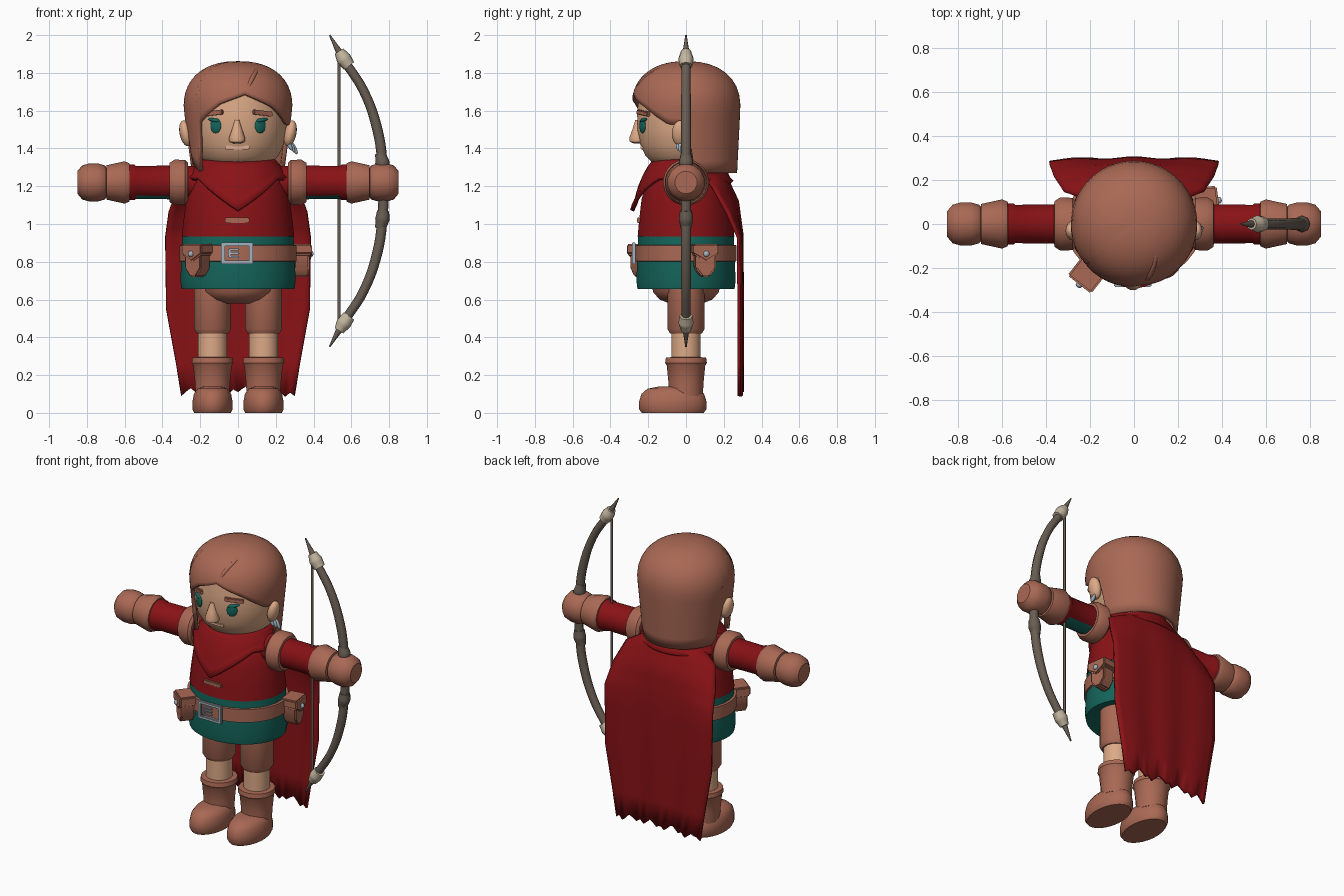
import bpy, bmesh
from math import sin, cos, pi, radians, sqrt
from mathutils import Matrix, Vector

if "Cube" in bpy.data.objects:
    bpy.data.objects.remove(bpy.data.objects["Cube"], do_unlink=True)


def material(name, r, g, b):
    m = bpy.data.materials.new(name)
    m.use_nodes = True
    m.diffuse_color = (r, g, b, 1)
    m.node_tree.nodes["Principled BSDF"].inputs["Base Color"].default_value = (r, g, b, 1)
    return m


BROWN = material("brown leather", .40, .14, .09)
RED = material("red cloth", .25, .006, .008)
TEAL = material("teal cloth", .007, .13, .105)
SKIN = material("skin", .72, .40, .24)
LIP = material("lip", .74, .44, .30)
WOOD = material("grey wood", .14, .11, .085)
CREAM = material("cream binding", .55, .47, .35)
STEEL = material("steel", .37, .45, .52)
made = []


def finish(name, bm, mat, matrix=None):
    bmesh.ops.remove_doubles(bm, verts=bm.verts, dist=1e-5)
    if matrix:
        bm.transform(matrix)
    bmesh.ops.recalc_face_normals(bm, faces=bm.faces)
    me = bpy.data.meshes.new(name)
    bm.to_mesh(me)
    bm.free()
    ob = bpy.data.objects.new(name, me)
    bpy.context.collection.objects.link(ob)
    me.materials.append(mat)
    made.append(ob)
    return ob


def grid(name, mat, nu, nv, point, wrap=False, cap=False, thick=0):
    """Surface of nu columns and nv rows given by point(i, j)."""
    bm = bmesh.new()
    v = [[bm.verts.new(point(i, j)) for i in range(nu)] for j in range(nv)]
    for j in range(nv - 1):
        for i in range(nu if wrap else nu - 1):
            k = (i + 1) % nu
            bm.faces.new((v[j][i], v[j][k], v[j + 1][k], v[j + 1][i]))
    if cap:
        bm.faces.new(v[0])
        bm.faces.new(v[-1])
    ob = finish(name, bm, mat)
    if thick:
        mod = ob.modifiers.new("thickness", "SOLIDIFY")
        mod.thickness, mod.offset = thick, 0
    return ob


def lathe(name, mat, profile, loc=(0, 0, 0), sx=1, sy=1, along_x=0, segs=24):
    """Turn (radius, position) pairs round z, or round x towards the given side."""
    def point(i, j):
        r, t = profile[j]
        a = 2 * pi * (i + .5) / segs
        p = (along_x * t, r * cos(a), r * sin(a)) if along_x else (r * cos(a) * sx, r * sin(a) * sy, t)
        return Vector(p) + Vector(loc)
    return grid(name, mat, segs, len(profile), point, True, True)


def place(loc, turn=0, tilt=0):
    return Matrix.Translation(loc) @ Matrix.Rotation(radians(turn), 4, "Z") @ Matrix.Rotation(radians(tilt), 4, "Y")


def blob(name, mat, size, loc, turn=0, tilt=0):
    bm = bmesh.new()
    bmesh.ops.create_uvsphere(bm, u_segments=16, v_segments=10, radius=1)
    return finish(name, bm, mat, place(loc, turn, tilt) @ Matrix.Diagonal((*size, 1)))


def box(name, mat, size, loc, turn=0, tilt=0, bevel=.004):
    bm = bmesh.new()
    bmesh.ops.create_cube(bm, size=1)
    bm.transform(Matrix.Diagonal((*size, 1)))
    bmesh.ops.bevel(bm, geom=bm.edges[:], offset=bevel, segments=2, affect="EDGES")
    return finish(name, bm, mat, place(loc, turn, tilt))


def prism(name, mat, outline, depth, loc, turn):
    bm = bmesh.new()
    f = bm.faces.new([bm.verts.new((x, depth / 2, z)) for x, z in outline])
    ext = bmesh.ops.extrude_face_region(bm, geom=[f])["geom"]
    front = [g for g in ext if isinstance(g, bmesh.types.BMVert)]
    bmesh.ops.translate(bm, verts=front, vec=(0, -depth, 0))
    bmesh.ops.bevel(bm, geom=bm.edges[:], offset=.008, segments=2, affect="EDGES")
    return finish(name, bm, mat, place(loc, turn))


def tube(name, mat, points, radii):
    cu = bpy.data.curves.new(name, "CURVE")
    cu.dimensions, cu.bevel_depth, cu.bevel_resolution = "3D", 1, 2
    cu.use_fill_caps, cu.resolution_u = True, 5
    sp = cu.splines.new("BEZIER")
    sp.bezier_points.add(len(points) - 1)
    for b, p, r in zip(sp.bezier_points, points, radii):
        b.co, b.radius = p, r
        b.handle_left_type = b.handle_right_type = "AUTO"
    ob = bpy.data.objects.new(name, cu)
    bpy.context.collection.objects.link(ob)
    cu.materials.append(mat)
    return ob


def lerp(table, x):
    for (a, p), (b, q) in zip(table, table[1:]):
        if x <= b:
            return p + (q - p) * (x - a) / (b - a)
    return table[-1][1]


# Body, skirt and belt
lathe("shorts", BROWN, [(.10, .58), (.16, .60), (.20, .64), (.21, .70)], sy=.88)
lathe("skirt", TEAL, [(.22, .675), (.30, .655), (.307, .70), (.302, .80), (.295, .94)], sy=.86, segs=32)
lathe("tunic", RED, [(.299, .935), (.29, 1.02), (.275, 1.13), (.25, 1.21), (.20, 1.28), (.14, 1.33)], sy=.86, segs=32)
lathe("belt", BROWN, [(.29, .80), (.312, .803), (.312, .887), (.29, .89)], sy=.86, segs=32)
box("chest_tab", BROWN, (.13, .016, .028), (-.005, -.252, 1.02))
for s in (-1, 1):
    box("buckle_side", STEEL, (.022, .02, .115), (-.005 + s * .074, -.277, .845))
    box("buckle_bar", STEEL, (.165, .02, .02), (-.005, -.277, .845 + s * .048))
for z in (.825, .845, .865):
    box("buckle_prong", STEEL, (.055, .014, .011), (-.02, -.275, z))
box("buckle_post", STEEL, (.014, .014, .05), (-.045, -.275, .845))

# Pouches hung on the belt
for label, x, y, turn in (("front", -.215, -.232, -38), ("side", .33, .10, 98)):
    prism(label + "_pouch", BROWN, [(-.055, .86), (.055, .86), (.055, .765), (.02, .72), (-.02, .72), (-.055, .765)],
          .085, (x, y, 0), turn)
    prism(label + "_pouch_flap", BROWN, [(-.068, .895), (.068, .895), (.068, .84), (0, .80), (-.068, .84)],
          .11, (x, y, 0), turn)
    a = radians(turn)
    blob(label + "_pouch_stud", STEEL, (.016, .012, .016), (x + sin(a) * .058, y - cos(a) * .058, .842), turn)

# Legs, boots and arms
for s, side in ((1, "left"), (-1, "right")):
    at = (s * .135, 0, 0)
    lathe(side + "_trouser_leg", BROWN, [(.085, .42), (.10, .445), (.098, .68)], at, segs=20)
    lathe(side + "_shin", SKIN, [(.078, .25), (.078, .44)], at, segs=20)
    lathe(side + "_boot_shaft", BROWN, [(.09, .09), (.094, .16), (.103, .25), (.112, .265), (.108, .292), (.08, .295)],
          at, segs=20)
    lathe(side + "_boot_foot", BROWN, [(.92, 0), (1, .02), (1, .06), (.93, .10), (.75, .128), (.4, .14)],
          (s * .135, -.07, 0), sx=.107, sy=.18)
    arm = (0, 0, 1.22)
    sleeve = lathe(side + "_sleeve", RED, [(.088, .22), (.09, .35), (.088, .54), (.095, .55), (.095, .60)],
                   arm, along_x=s)
    sleeve.data.materials.append(TEAL)
    for f in sleeve.data.polygons:
        if f.normal.z < -.75 and abs(f.center.x) < .54:
            f.material_index = 1
    lathe(side + "_shoulder_band", BROWN, [(.105, .265), (.12, .28), (.122, .335), (.105, .362), (.08, .364)],
          arm, along_x=s)
    lathe(side + "_glove_cuff", BROWN, [(.08, .572), (.102, .575), (.113, .60), (.092, .695), (.07, .70)],
          arm, along_x=s)
    lathe(side + "_fist", BROWN, [(.07, .69), (.09, .705), (.10, .74), (.10, .79), (.09, .825), (.06, .85)],
          arm, along_x=s, segs=14)

# Head and face
FACE = [(1.29, .11), (1.32, .175), (1.36, .215), (1.42, .243), (1.50, .258), (1.60, .26), (1.72, .24)]
lathe("head", SKIN, [(r, z) for z, r in FACE], segs=32)


def on_face(x, z, out=0):
    r = lerp(FACE, z)
    return (x, -sqrt(r * r - x * x) - out, z)


lathe("nose", SKIN, [(.015, 1.425), (.042, 1.435), (.045, 1.455), (.028, 1.50), (.012, 1.55)],
      (-.005, -.257, 0), segs=12)
box("mouth", LIP, (.13, .014, .02), on_face(-.005, 1.405, -.002))
for s, side in ((1, "left"), (-1, "right")):
    blob(side + "_eye", TEAL, (.032, .01, .04), on_face(s * .118, 1.52, 0), s * 27)
    blob(side + "_lashes", TEAL, (.035, .012, .01), on_face(s * .128, 1.55, 0), s * 30, -s * 10)
    box(side + "_eyebrow", BROWN, (.115, .022, .026), on_face(s * .13, 1.587, 0), s * 30, s * 6)
    blob(side + "_ear", SKIN, (.032, .045, .07), (s * .277, -.03, 1.48), 0, s * 12)
for k in (-1, 0, 1):
    blob("earring", STEEL, (.011, .011, .034), (.285 + k * .014, -.03 + k * .012, 1.41 - k * .01), 0, -25)

# Hair: a domed shell with an uneven hairline
HAIRLINE = [(-180, 1.27), (-100, 1.27), (-92, 1.52), (-80, 1.52), (-72, 1.32), (-56, 1.28), (-48, 1.54),
            (-20, 1.635), (8, 1.685), (40, 1.62), (70, 1.53), (92, 1.52), (100, 1.27), (180, 1.27)]


def hair_point(deg, z, out=0):
    up = max(0, z - 1.62) / .23
    down = max(0, 1.62 - z)
    r = .276 * max(0, 1 - up ** 2.3) ** (1 / 2.3) - down * .05 + out
    a = radians(deg)
    return (r * sin(a) * (1 - down * .25), -r * cos(a), z)


def hair(i, j):
    deg = -180 + i * 4
    low = lerp(HAIRLINE, deg)
    return hair_point(deg, low + (1.85 - low) * sin(j / 14 * pi / 2))


grid("hair", BROWN, 90, 15, hair, wrap=True, thick=.024)
tube("hair_parting", BROWN, [hair_point(d, z, .006) for d, z in ((8, 1.69), (17, 1.76), (32, 1.81), (62, 1.838))],
     (.006, .014, .012, .002))

# Cowl with a pointed front
COWL = [(1.06, .315), (1.13, .298), (1.20, .275), (1.28, .235), (1.34, .185)]


def cowl(i, j):
    a = 2 * pi * i / 48
    low = 1.07 + min(.17, .75 * abs(sin(a)) * .29) if cos(a) > 0 else 1.22
    z = low + (1.335 - low) * j / 6
    r = lerp(COWL, z) + (.012 if j == 0 else 0)
    return (r * sin(a), -r * cos(a) * .88, z)


grid("cowl", RED, 48, 7, cowl, wrap=True, thick=.022)

# Cape: (y, z) down the middle and down the edge, with its half width
MIDDLE = [(.12, 1.33), (.21, 1.25), (.27, 1.12), (.292, .95), (.295, .55), (.292, .13)]
EDGE = [(.11, 1.23), (.15, 1.18), (.22, 1.06), (.28, .93), (.285, .55), (.285, .11)]
WIDTH = [.22, .32, .365, .385, .38, .30]


def cape(i, j):
    u = (i - 12) / 12
    t, k = min(j / 3, 5), min(j // 3, 4)
    f, w = t - k, u * u
    (my, mz), (ey, ez) = [Vector(c[k]).lerp(Vector(c[k + 1]), f) for c in (MIDDLE, EDGE)]
    width = WIDTH[k] + (WIDTH[k + 1] - WIDTH[k]) * f
    fold = .006 * cos(u * 9) * t / 5
    ragged = (0, .02, .035, .012, -.01, .015)[i % 6] if j == 15 else 0
    return (u * width, my + (ey - my) * w + fold, mz + (ez - mz) * w + ragged - (.02 if j == 15 else 0))


grid("cape", RED, 25, 16, cape, thick=.016)

# Bow held in the left hand, mirrored about its middle height
MID = 1.175
half = [(.485, .825, .004), (.56, .695, .024), (.665, .53, .025), (.738, .325, .027), (.765, .14, .027)]
limb = half + [(.77, 0, .027)] + [(x, -d, r) for x, d, r in reversed(half)]
tube("bow", WOOD, [(x, 0, MID + d) for x, d, r in limb], [r for x, d, r in limb])
tube("bowstring", WOOD, [(.535, 0, MID - .69), (.535, 0, MID + .69)], (.008, .008))
for s, end in ((1, "upper"), (-1, "lower")):
    tube(end + "_binding", CREAM, [(x, 0, MID + s * d) for x, d in ((.535, .74), (.56, .70), (.588, .662))],
         (.027, .04, .034))
    tube(end + "_grip_band", WOOD, [(x, 0, MID + s * d) for x, d in ((.752, .20), (.764, .15), (.768, .105))],
         (.027, .038, .032))

# Smooth shading with crisp edges
bpy.ops.object.select_all(action="DESELECT")
for ob in made:
    ob.select_set(True)
bpy.context.view_layer.objects.active = made[0]
bpy.ops.object.shade_smooth_by_angle(angle=radians(38))
